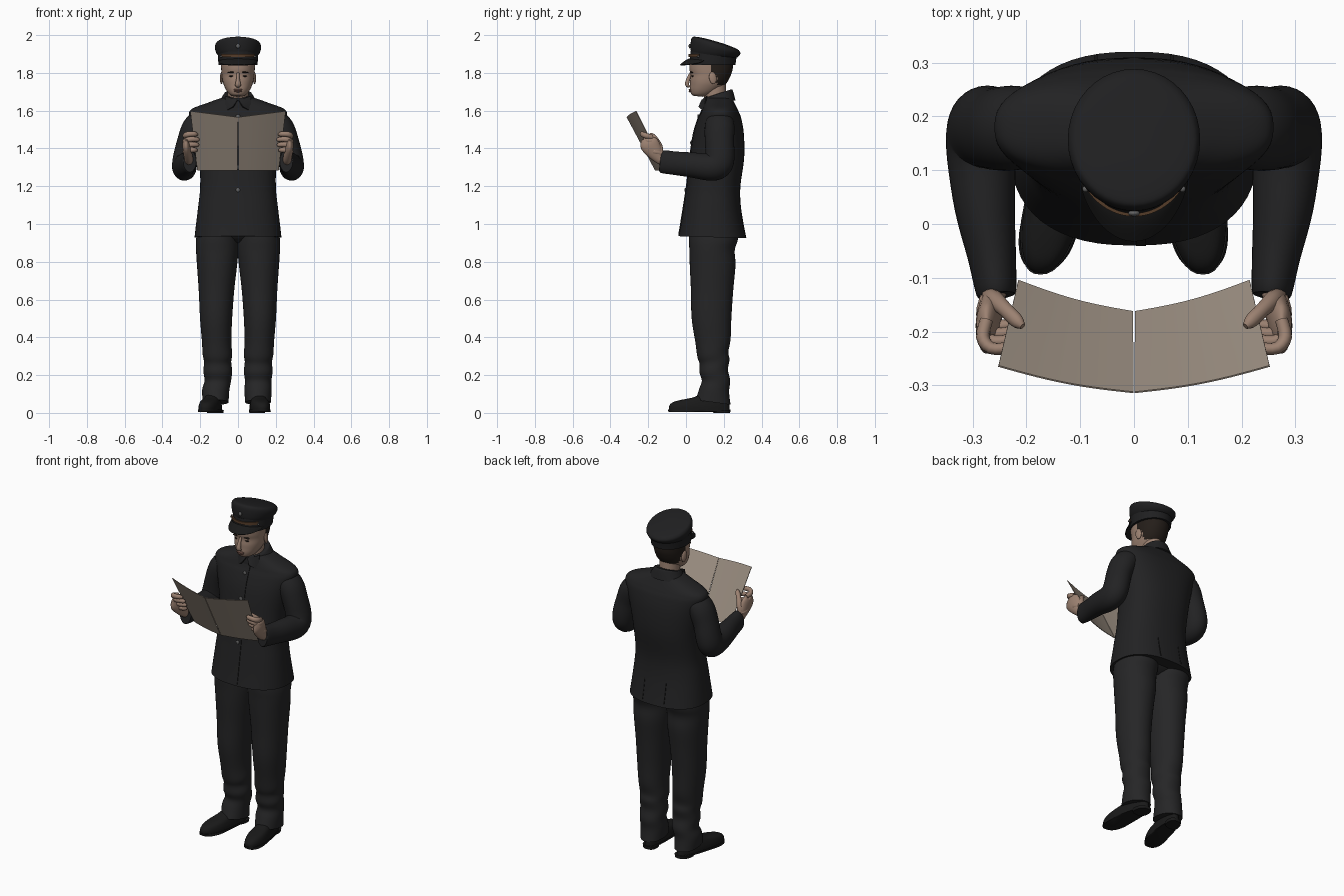
import bpy, bmesh, math
from mathutils import Vector as V, Matrix


def material(name, r, g, b):
    m = bpy.data.materials.new(name)
    m.diffuse_color = (r, g, b, 1)
    return m


COAT = material("black jacket cloth", .016, .016, .017)
TROUSER = material("charcoal trouser cloth", .019, .019, .020)
CAPC = material("black cap cloth", .014, .014, .015)
LEATHER = material("black leather", .010, .010, .010)
SKIN = material("skin", .33, .22, .165)
LIP = material("lips", .21, .11, .085)
HAIR = material("dark brown hair", .018, .013, .010)
PAPER = material("tan paper", .35, .29, .235)
METAL = material("dull metal", .12, .12, .12)
BRAID = material("brown braid", .09, .045, .022)


def finish(name, bm, mats, angle=45, rule=None):
    bmesh.ops.recalc_face_normals(bm, faces=bm.faces)
    me = bpy.data.meshes.new(name)
    for m in mats:
        me.materials.append(m)
    for f in bm.faces:
        f.smooth = True
        if rule:
            f.material_index = rule(f.calc_center_median())
    bm.to_mesh(me)
    bm.free()
    me.set_sharp_from_angle(angle=math.radians(angle))
    ob = bpy.data.objects.new(name, me)
    bpy.context.collection.objects.link(ob)
    return ob


def smooth_rows(rows, steps=4):
    """Catmull-Rom interpolation through rows of numbers."""
    out = []
    for i in range(len(rows) - 1):
        a, b, c, d = rows[max(i - 1, 0)], rows[i], rows[i + 1], rows[min(i + 2, len(rows) - 1)]
        for s in range(steps):
            t = s / steps
            out.append([.5 * (2 * q + (r - p) * t + (2 * p - 5 * q + 4 * r - w) * t * t
                              + (3 * q - p - 3 * r + w) * t ** 3) for p, q, r, w in zip(a, b, c, d)])
    return out + [list(rows[-1])]


def loft(name, rings, mats, angle=45, rule=None):
    bm = bmesh.new()
    vs = [[bm.verts.new(p) for p in r] for r in rings]
    n = len(rings[0])
    for a, b in zip(vs, vs[1:]):
        for i in range(n):
            bm.faces.new((a[i], a[(i + 1) % n], b[(i + 1) % n], b[i]))
    bm.faces.new(vs[0])
    bm.faces.new(vs[-1])
    return finish(name, bm, mats, angle, rule)


def stack(name, rows, mats, steps=4, power=2.0, sides=40, rule=None, bend=None, angle=45):
    """Horizontal rings; row = z, centre x, front y, back y, half width, tilt."""
    rings = []
    for z, cx, y0, y1, hw, tilt in (smooth_rows(rows, steps) if steps > 1 else rows):
        ring = []
        for i in range(sides):
            a = 2 * math.pi * i / sides
            c, s = math.cos(a), math.sin(a)
            dy = math.copysign(abs(s) ** (2 / power), s) * (y1 - y0) / 2
            p = V((cx + math.copysign(abs(c) ** (2 / power), c) * hw, (y0 + y1) / 2 + dy, z + tilt * dy))
            ring.append(bend(p) if bend else p)
        rings.append(ring)
    return loft(name, rings, mats, angle, rule)


def tube(name, rows, mat, ref, steps=4, sides=20):
    """Tube along a path; row = x, y, z, radius along ref, radius across."""
    rows = smooth_rows(rows, steps)
    pts = [V(r[:3]) for r in rows]
    rings = []
    for i, r in enumerate(rows):
        t = (pts[min(i + 1, len(pts) - 1)] - pts[max(i - 1, 0)]).normalized()
        u = (V(ref) - t * V(ref).dot(t)).normalized()
        w = t.cross(u)
        rings.append([pts[i] + u * r[3] * math.cos(k * 2 * math.pi / sides)
                      + w * r[4] * math.sin(k * 2 * math.pi / sides) for k in range(sides)])
    return loft(name, rings, [mat])


def ball(name, loc, size, mat, rot=(0, 0, 0)):
    bm = bmesh.new()
    bmesh.ops.create_uvsphere(bm, u_segments=16, v_segments=10, radius=1)
    r = Matrix.Rotation(rot[0], 4, 'X') @ Matrix.Rotation(rot[1], 4, 'Y') @ Matrix.Rotation(rot[2], 4, 'Z')
    bm.transform(Matrix.Translation(loc) @ r @ Matrix.Diagonal((*size, 1)))
    return finish(name, bm, [mat], 80)


def sheet(name, fn, nu, nv, mat, thick):
    """Grid surface from fn(u, v), given thickness and crisp rims."""
    bm = bmesh.new()
    g = [[bm.verts.new(fn(i / nu, j / nv)) for j in range(nv + 1)] for i in range(nu + 1)]
    for i in range(nu):
        for j in range(nv):
            bm.faces.new((g[i][j], g[i + 1][j], g[i + 1][j + 1], g[i][j + 1]))
    ob = finish(name, bm, [mat])
    mod = ob.modifiers.new("thickness", 'SOLIDIFY')
    mod.thickness, mod.offset = thick, 0
    ob.modifiers.new("crisp_rim", 'EDGE_SPLIT').split_angle = math.radians(40)
    return ob


# Jacket body
body = [(.93, 0, -.04, .32, .230, -.03), (1.0, 0, -.028, .305, .222, 0), (1.1, 0, -.012, .29, .21, 0),
        (1.2, 0, .003, .288, .20, 0), (1.35, 0, .02, .308, .205, 0), (1.48, 0, .04, .306, .23, 0),
        (1.56, 0, .065, .292, .255, 0), (1.592, 0, .08, .280, .258, 0), (1.614, 0, .088, .270, .236, 0),
        (1.64, 0, .097, .257, .165, 0), (1.662, 0, .105, .245, .105, 0), (1.672, 0, .12, .235, .07, 0)]
POWER = 2.4
stack("jacket_body", body, [COAT], power=POWER, sides=56)
fine = smooth_rows(body, 4)


def skin_y(x, z, side):
    """Depth of the jacket surface at x, z; side -1 is front, 1 is back."""
    for a, b in zip(fine, fine[1:]):
        if a[0] <= z <= b[0]:
            r = [p + (q - p) * (z - a[0]) / (b[0] - a[0]) for p, q in zip(a, b)]
            return (r[2] + r[3]) / 2 + side * (r[3] - r[2]) / 2 * (1 - abs(x / r[4]) ** POWER) ** (1 / POWER)


# Front opening, back vents, buttons
sheet("jacket_front_edge", lambda u, v: V((.004 + .018 * u, skin_y(.01, .945 + .68 * v, -1) - .001, .945 + .68 * v)),
      1, 24, COAT, .005)
for s in (-1, 1):
    sheet("back_vent", lambda u, v: V((s * (.068 + .005 * u), skin_y(.07, .94 + .12 * v, 1), .94 + .12 * v)),
          1, 6, LEATHER, .004)
for z in (1.18, 1.30, 1.43, 1.57):
    ball("jacket_button", (0, skin_y(0, z, -1) - .004, z), (.011, .005, .011), METAL)

# Collar with two points
stack("collar", [(1.635, 0, .083, .262, .108, .22), (1.665, 0, .086, .253, .088, .30), (1.688, 0, .094, .245, .074, .32),
                 (1.69, 0, .105, .235, .066, .32)], [COAT], steps=3)
for s in (-1, 1):
    sheet("collar_point", lambda u, v: V((s * (.003 + .064 * u + .022 * v * (1 - u)), .084 + .026 * u - .016 * v,
                                          1.655 + .022 * u - (.035 + .045 * u) * v)), 4, 4, COAT, .006)

# Neck and head, with hair on the back of the skull
stack("neck", [(1.6, 0, .11, .225, .058, 0), (1.68, 0, .095, .215, .056, 0), (1.76, 0, .09, .21, .056, 0)], [SKIN])
stack("head", [(1.676, 0, .04, .09, .022, -.1), (1.684, 0, .028, .12, .042, -.1), (1.705, 0, .022, .16, .060, -.1),
               (1.735, 0, .022, .205, .075, 0), (1.76, 0, .022, .224, .082, 0), (1.79, 0, .025, .238, .086, 0),
               (1.82, 0, .018, .247, .089, 0), (1.86, 0, .02, .248, .09, 0), (1.90, 0, .04, .23, .08, 0)],
      [SKIN, HAIR], power=2.15, sides=48,
      rule=lambda c: int((c.y > .165 and c.z > 1.735) or (c.y > .125 and c.z > 1.79)))
tube("nose", [(0, .026, 1.80, .007, .006), (0, .013, 1.77, .009, .010), (0, .006, 1.745, .014, .011),
              (0, .009, 1.733, .015, .010), (0, .02, 1.726, .008, .005)], SKIN, (1, 0, 0))
ball("upper_lip", (0, .022, 1.711), (.024, .008, .005), LIP)
ball("lower_lip", (0, .023, 1.703), (.020, .009, .006), LIP)
for s in (-1, 1):
    ball("ear", (s * .087, .142, 1.773), (.008, .020, .033), SKIN, (.15, 0, s * .2))
    ball("eye", (s * .033, .037, 1.783), (.014, .009, .005), HAIR)
    ball("eyebrow", (s * .034, .030, 1.803), (.021, .008, .004), HAIR, (0, s * .08, 0))

# Cap
stack("cap_band", [(1.842, 0, .018, .262, .103, 0), (1.865, 0, .02, .264, .105, -.04), (1.90, 0, .025, .268, .107, -.12)],
      [CAPC], steps=3)
stack("cap_crown", [(1.892, 0, .028, .268, .106, -.10), (1.908, 0, .024, .28, .116, -.15), (1.932, 0, .025, .288, .123, -.23),
                    (1.950, 0, .031, .284, .119, -.28), (1.960, 0, .048, .266, .104, -.29), (1.967, 0, .10, .21, .05, -.29),
                    (1.968, 0, .15, .16, .005, -.29)], [CAPC])


def arc(u, out, z):
    a = math.pi * (1.12 + .76 * u)
    return V((math.cos(a) * (.107 + out * .25), .141 + math.sin(a) * (.122 + out), z))


sheet("cap_visor", lambda u, v: arc(u, .050 * v * math.sin(math.pi * u) ** .6,
                                    1.874 - .008 * abs(2 * u - 1) - .032 * v ** 1.3 * math.sin(math.pi * u) ** .5),
      24, 6, LEATHER, .005)
sheet("cap_braid", lambda u, v: arc(.1 + .8 * u, .002, 1.884 + .016 * v), 20, 1, BRAID, .006)
ball("cap_badge", (0, .020, 1.942), (.011, .006, .012), METAL)
for s in (-1, 1):
    ball("cap_side_button", (s * .09, .065, 1.886), (.006, .006, .006), METAL)

# Sleeves, hands
arm = [(.175, .180, 1.56, .04, .05), (.196, .180, 1.545, .062, .072), (.228, .178, 1.505, .070, .079),
       (.255, .177, 1.44, .066, .077), (.275, .180, 1.36, .067, .077), (.283, .167, 1.315, .066, .078),
       (.283, .12, 1.302, .064, .072), (.277, .03, 1.313, .056, .066), (.264, -.06, 1.322, .045, .062),
       (.256, -.128, 1.331, .037, .060), (.256, -.129, 1.331, .028, .045)]
for s in (-1, 1):
    def flip(rows):
        return [(s * r[0], *r[1:]) for r in rows]
    tube("sleeve", flip(arm), COAT, (1, 0, 0), sides=32)
    tube("palm", flip([(.26, -.10, 1.33, .024, .03), (.262, -.14, 1.35, .023, .032), (.268, -.168, 1.385, .023, .044),
                       (.274, -.195, 1.425, .020, .050), (.274, -.210, 1.455, .008, .03)]), SKIN, (1, 0, 0))
    for i in range(4):
        z = 1.385 + .028 * i
        y = -.105 - (z - 1.285) * .508
        k = .008 * abs(i - 1.6)
        tube("finger", flip([(.274, y + .02, z - .01, .013, .012), (.281, y - .012, z - .002, .0145, .0125),
                             (.266, y - .032, z + .006, .0145, .0115), (.236, y - .032, z + .008, .0135, .011),
                             (.212 + k, y - .025, z + .006, .012, .010), (.202 + k, y - .022, z + .004, .005, .005)]),
             SKIN, (0, 0, 1), steps=3, sides=12)
    tube("thumb", flip([(.268, -.135, 1.37, .016, .016), (.258, -.142, 1.41, .018, .017), (.24, -.158, 1.445, .014, .014),
                        (.218, -.18, 1.468, .0135, .012), (.207, -.190, 1.476, .006, .006)]), SKIN, (0, 1, 0), sides=12)

    # Open sheet of paper, one half each side
    def page(u, v):
        low = V((.002 + .213 * u, -.163 + .058 * u, 1.285))
        top = V((.001 + .251 * u, -.313 + .049 * u, 1.566 + .032 * u))
        p = low.lerp(top, v)
        p.y -= .007 * math.sin(math.pi * u)
        return V((s * p.x, p.y, p.z))
    sheet("paper_half", page, 14, 4, PAPER, .003)

# Trousers
stack("trouser_seat", [(.90, 0, .09, .20, .09, 0), (.94, 0, .04, .262, .18, 0), (1.02, 0, .03, .27, .195, 0)], [TROUSER])
for s, foot in ((-1, .118), (1, .106)):
    stack("trouser_leg", [(1.0, s * .108, .02, .28, .10, 0), (.92, s * .110, .015, .275, .112, 0), (.86, s * .110, .018, .258, .112, 0),
                          (.78, s * .111, .02, .262, .106, 0), (.65, s * .114, .026, .25, .094, 0), (.5, s * .116, .03, .24, .085, 0),
                          (.38, s * .113, .05, .236, .078, .1), (.31, s * .109, .06, .224, .078, .15), (.27, s * .108, .072, .23, .072, .15),
                          (.22, s * .107, .072, .222, .076, .1), (.17, s * .107, .084, .234, .070, 0), (.12, s * foot, .07, .228, .072, -.1),
                          (.056, s * foot, .052, .236, .068, -.14)], [TROUSER], power=2.1)

# Shoes: upper, sole and heel, turned outward
for s, cx, turn in ((-1, .118, .19), (1, .10, .095)):
    def splay(p):
        return V((s * (cx + p.x * (1 - 1.1 * max(p.y, 0)) + turn * (.2 - p.y)), p.y, p.z))
    stack("shoe_upper", [(.012, 0, -.09, .232, .055, 0), (.035, 0, -.09, .23, .055, 0), (.055, 0, -.072, .228, .051, 0),
                         (.068, 0, -.03, .226, .047, 0), (.08, 0, .03, .224, .043, 0), (.10, 0, .085, .22, .038, 0)],
          [LEATHER], power=2.4, bend=splay)
    stack("shoe_sole", [(.004, 0, -.088, .10, .055, 0), (.008, 0, -.094, .235, .058, 0), (.018, 0, -.094, .235, .058, 0)],
          [LEATHER], steps=1, power=2.4, bend=splay)
    stack("shoe_heel", [(0, 0, .145, .234, .052, 0), (.016, 0, .14, .235, .056, 0)], [LEATHER], steps=1, power=2.6, bend=splay)
